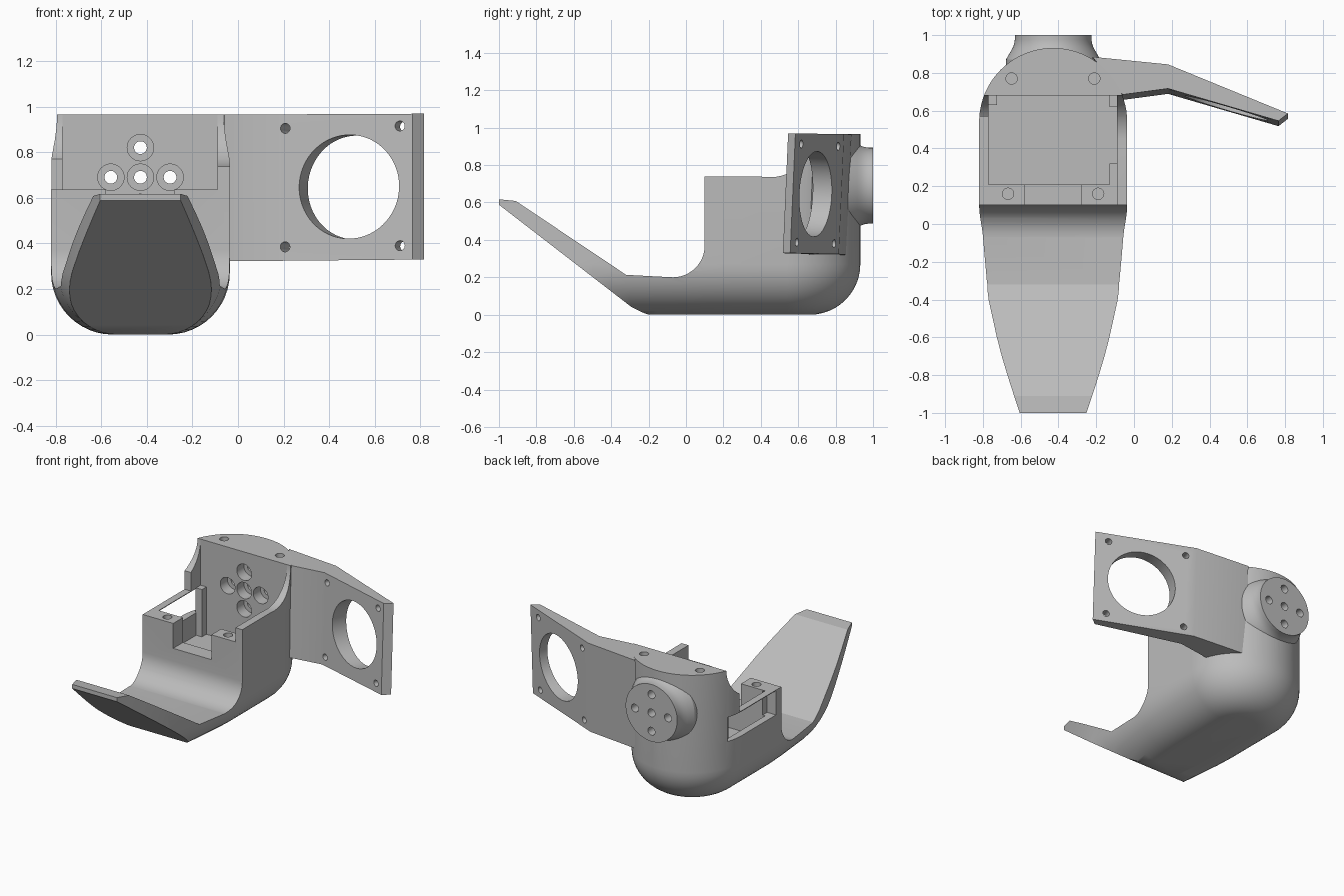
import bpy, bmesh, math
from mathutils import Vector

if "Cube" in bpy.data.objects:
    bpy.data.objects.remove(bpy.data.objects["Cube"])

grey = bpy.data.materials.new("plain grey")
grey.use_nodes = True
grey.diffuse_color = (0.5, 0.5, 0.5, 1)
grey.node_tree.nodes["Principled BSDF"].inputs["Base Color"].default_value = (0.5, 0.5, 0.5, 1)

CX = -0.428       # centre line of the body
HOLE_Z = 0.69     # centre of the rear hole pattern


def loft(name, rings):
    """Closed solid through rings of equal length."""
    bm = bmesh.new()
    vs = [[bm.verts.new(p) for p in ring] for ring in rings]
    n = len(vs[0])
    for a, b in zip(vs, vs[1:]):
        for i in range(n):
            j = (i + 1) % n
            bm.faces.new((a[i], a[j], b[j], b[i]))
    bm.faces.new(vs[0][::-1])
    bm.faces.new(vs[-1])
    bmesh.ops.recalc_face_normals(bm, faces=bm.faces)
    me = bpy.data.meshes.new(name)
    bm.to_mesh(me)
    bm.free()
    ob = bpy.data.objects.new(name, me)
    bpy.context.collection.objects.link(ob)
    me.materials.append(grey)
    return ob


def box(name, x0, x1, y0, y1, z0, z1):
    return loft(name, [[(x0, y0, z), (x1, y0, z), (x1, y1, z), (x0, y1, z)] for z in (z0, z1)])


def rod(name, start, axis, stations, sides=32):
    """Round solid along an axis; stations are (distance, radius)."""
    d = Vector(axis).normalized()
    u = d.orthogonal().normalized()
    v = d.cross(u)
    turn = [2 * math.pi * i / sides for i in range(sides)]
    return loft(name, [[Vector(start) + d * t + (u * math.cos(a) + v * math.sin(a)) * r
                        for a in turn] for t, r in stations])


def boolean(ob, tool, mode="DIFFERENCE", keep=False):
    mod = ob.modifiers.new("cut", "BOOLEAN")
    mod.object, mod.operation, mod.solver = tool, mode, "EXACT"
    bpy.context.view_layer.objects.active = ob
    bpy.ops.object.modifier_apply(modifier=mod.name)
    if not keep:
        bpy.data.objects.remove(tool)


def finish(ob):
    bpy.ops.object.select_all(action="DESELECT")
    ob.select_set(True)
    bpy.context.view_layer.objects.active = ob
    bpy.ops.object.shade_smooth_by_angle(angle=math.radians(28))


# Body: rounded-back plan with a filleted underside
side = [(-1.02, .17), (-.9, .21), (-.8, .242), (-.7, .272), (-.6, .298), (-.5, .32),
        (-.4, .342), (-.3, .358), (-.15, .373), (0, .387), (.1, .392), (.3, .392)]
BACK_Y, R, FILLET = 0.54, 0.392, 0.27


def plan(inset, z):
    right = [(max(w - inset, .02), y) for y, w in side]
    arc = [((R - inset) * math.cos(a), BACK_Y + (R - inset) * math.sin(a))
           for a in (math.pi * i / 40 for i in range(41))]
    left = [(-x, y) for x, y in reversed(right)]
    return [(CX + x, y, z) for x, y in right + arc + left]


steps = [math.pi / 2 * i / 12 for i in range(13)]
body = loft("body_with_front_flap",
            [plan(FILLET * (1 - math.sin(a)), FILLET * (1 - math.cos(a))) for a in steps]
            + [plan(0, 1.1)])

# Side outline trims the flap, the front curve and the shoulder curve
outline = [(1.1, -.1), (1.1, .965), (.68, .965)]
outline += [(.45 + .23 * math.cos(a), .965 - .23 * math.sin(a)) for a in steps[1:]]
outline += [(.4, .738), (.1, .738)]
outline += [(-.07 + .17 * math.cos(a), .37 - .17 * math.sin(a)) for a in steps]
outline += [(-.32, .213), (-.91, .608), (-1, .617), (-1, .588),
            (-.29, .04), (-.24, .015), (-.2, 0), (-.2, -.1)]
trim = loft("trim", [[(x, y, z) for y, z in outline] for x in (-1.2, .4)])
boolean(body, trim, "INTERSECT")

# Pocket, open top, side window and front notch
for dims in [(-.77, -.09, .21, .68, .3, 1.2),
             (-.95, -.09, .0, .57, .637, 1.2),
             (-.95, -.75, .16, .67, .46, .632),
             (-.58, -.28, .0, .3, .46, 1.2)]:
    boolean(body, box("cutter", *dims))

# Screw holes in the top and in the front posts
for x, y, z in [(-.648, .77, .965), (-.21, .77, .965), (-.667, .16, .637), (-.19, .16, .637)]:
    boolean(body, rod("cutter", (x, y, z - .15), (0, 0, 1), [(0, .03), (.3, .03)], 24))

# Rear boss with a flared root
boss = rod("rear_boss", (CX, 0, HOLE_Z), (0, 1, 0),
           [(.8, .25), (.87, .25), (.895, .236), (.915, .224), (.935, .213),
            (.955, .206), (.975, .203), (1, .203)], 64)

# Counterbored cross of holes through the back wall and boss
for dx, dz in [(0, 0), (.13, 0), (-.13, 0), (0, .13), (0, -.13)]:
    tool = rod("cutter", (CX + dx, 0, HOLE_Z + dz), (0, 1, 0),
               [(.6, .058), (.76, .058), (.76, .028), (1.1, .028)])
    boolean(body, tool, keep=True)
    boolean(boss, tool)

# Corner posts in the pocket
for name, x0, x1, y0, y1 in [("rear_right_post", -.775, -.725, .63, .685),
                             ("rear_left_post", -.13, -.085, .62, .685),
                             ("front_left_post", -.13, -.085, .205, .32)]:
    finish(box(name, x0, x1, y0, y1, .29, .637))

# Side bracket, leaning slightly forward at the bottom
arm = [(-.06, .685), (.18, .717), (.765, .546), (.815, .585), (.18, .845), (-.22, .885)]
bracket = loft("side_bracket",
               [[(x, y - lean, z + .006 * x * s) for x, y in arm]
                for z, lean, s in ((.322, .028, 1.5), (.965, 0, .8))])
axis = (.35, .937, -.04)
for x, y, z, r in [(.49, .62, .648, .228), (.205, .70, .905, .022), (.205, .68, .385, .022),
                   (.71, .56, .915, .022), (.71, .535, .39, .022)]:
    start = Vector((x, y, z)) - Vector(axis) * .15
    boolean(bracket, rod("cutter", start, axis, [(0, r), (.6, r)], 64 if r > .1 else 20))

for ob in (body, boss, bracket):
    finish(ob)
